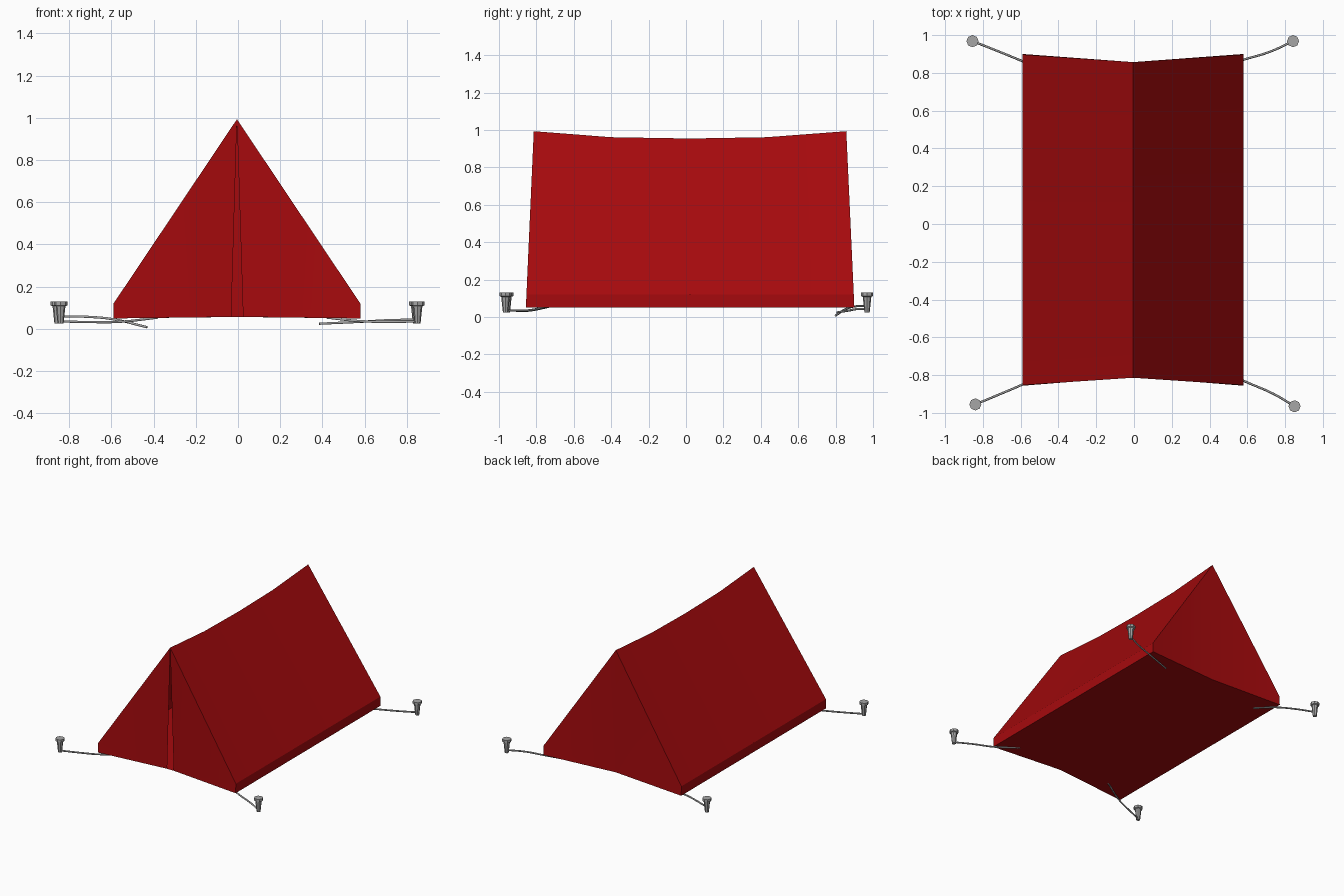
import bpy, bmesh
from math import radians

if "Cube" in bpy.data.objects:
    bpy.data.objects.remove(bpy.data.objects["Cube"])


def material(name, color):
    mat = bpy.data.materials.new(name)
    mat.diffuse_color = color
    mat.use_nodes = True
    mat.node_tree.nodes["Principled BSDF"].inputs["Base Color"].default_value = mat.diffuse_color
    return mat


red = material("red_canvas", (0.38, 0.003, 0.004, 1))
grey = material("grey_metal", (0.38, 0.38, 0.38, 1))


def finish(bm, name, mat):
    mesh = bpy.data.meshes.new(name)
    bmesh.ops.recalc_face_normals(bm, faces=bm.faces)
    bm.to_mesh(mesh)
    bm.free()
    ob = bpy.data.objects.new(name, mesh)
    bpy.context.collection.objects.link(ob)
    mesh.materials.append(mat)
    return ob


# Tent canvas: cross-sections along y, with a sagging ridge
bm = bmesh.new()
L, R, RIDGE = -0.589, 0.579, -0.005
low_z, eave_z = 0.05, 0.121
ridge = [(-0.814, 0.993), (-0.4, 0.961), (0.02, 0.954), (0.43, 0.961), (0.857, 0.993)]
rows = []
for i, (ry, rz) in enumerate(ridge):
    t = i / (len(ridge) - 1)
    y = -0.856 + 1.756 * t
    ye = -0.853 + 1.750 * t
    pts = [(L, y, low_z), (L, ye, eave_z), (RIDGE, ry, rz), (R, ye, eave_z), (R, y, low_z)]
    rows.append([bm.verts.new(p) for p in pts])
for a, b in zip(rows, rows[1:]):
    for k in range(4):
        bm.faces.new((a[k], a[k + 1], b[k + 1], b[k]))

# Front flaps with a narrow open slit, and closed back panel
front, back = rows[0], rows[-1]
slit_l = bm.verts.new((-0.032, -0.812, 0.057))
slit_r = bm.verts.new((0.024, -0.812, 0.057))
back_mid = bm.verts.new((RIDGE, 0.857, 0.057))
for ends, ml, mr in ((front, slit_l, slit_r), (back, back_mid, back_mid)):
    for low, eave, mid in ((ends[0], ends[1], ml), (ends[4], ends[3], mr)):
        bm.faces.new((low, eave, mid))
        bm.faces.new((eave, ends[2], mid))

# Floor
left_edge = [r[0] for r in rows]
right_edge = [r[4] for r in rows]
bm.faces.new([slit_l] + left_edge + [back_mid])
bm.faces.new([slit_r] + right_edge + [back_mid])
bm.faces.new((slit_l, slit_r, back_mid))
tent = finish(bm, "tent_canvas", red)

# Soft folds are smooth, the main creases stay sharp
bpy.context.view_layer.objects.active = tent
tent.select_set(True)
bpy.ops.object.shade_smooth_by_angle(angle=radians(30))


# Peg: tapered octagonal shaft with a flat head
def peg(name, x, y):
    bm = bmesh.new()
    profile = [(0.014, 0.025), (0.023, 0.108), (0.032, 0.112), (0.032, 0.131)]
    rings = []
    for r, z in profile:
        ring = bmesh.ops.create_circle(bm, segments=8, radius=r)["verts"]
        for v in ring:
            v.co.x += x
            v.co.y += y
            v.co.z = z
        rings.append(ring)
    for a, b in zip(rings, rings[1:]):
        for k in range(8):
            n = (k + 1) % 8
            bm.faces.new((a[k], a[n], b[n], b[k]))
    bm.faces.new(rings[0])
    bm.faces.new(rings[-1])
    finish(bm, name, grey)


# Guy rope: thin curved tube
def rope(name, points):
    cu = bpy.data.curves.new(name, "CURVE")
    cu.dimensions = "3D"
    cu.bevel_depth = 0.006
    cu.bevel_resolution = 1
    cu.resolution_u = 4
    cu.use_fill_caps = True
    cu.materials.append(grey)
    sp = cu.splines.new("BEZIER")
    sp.bezier_points.add(len(points) - 1)
    for bp, p in zip(sp.bezier_points, points):
        bp.co = p
        bp.handle_left_type = bp.handle_right_type = "AUTO"
    bpy.context.collection.objects.link(bpy.data.objects.new(name, cu))


corners = {
    "front_left": [(-0.84, -0.955, 0.036), (-0.72, -0.905, 0.033), (-0.56, -0.835, 0.034), (-0.38, -0.735, 0.054)],
    "front_right": [(0.85, -0.965, 0.036), (0.74, -0.9, 0.034), (0.58, -0.83, 0.037), (0.42, -0.75, 0.054)],
    "back_left": [(-0.855, 0.968, 0.06), (-0.72, 0.915, 0.058), (-0.59, 0.862, 0.046), (-0.43, 0.8, 0.008)],
    "back_right": [(0.842, 0.968, 0.044), (0.72, 0.912, 0.042), (0.58, 0.87, 0.034), (0.385, 0.81, 0.025)],
}
for side, pts in corners.items():
    peg(side + "_peg", pts[0][0], pts[0][1])
    rope(side + "_rope", pts)
